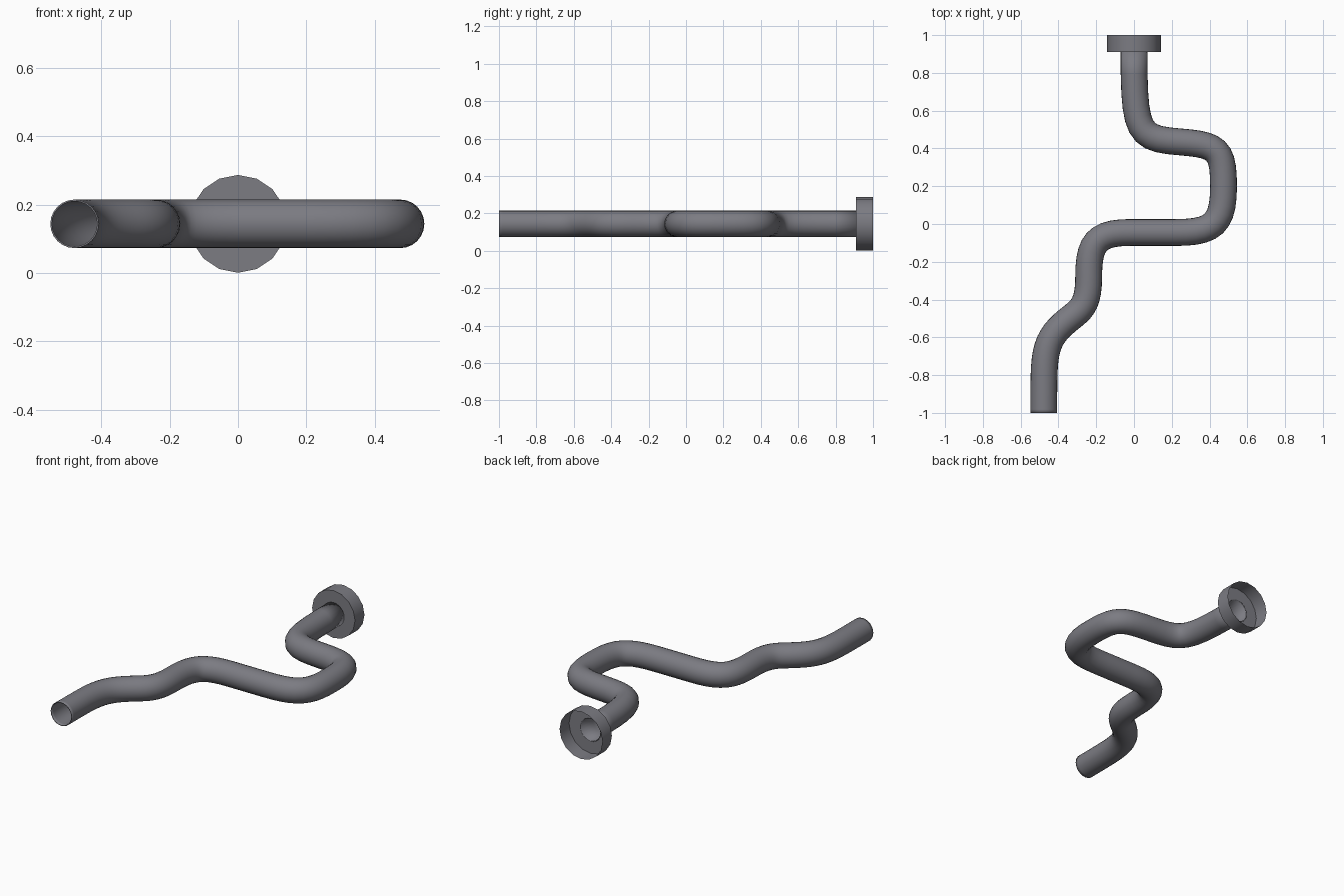
import bpy, bmesh, math
from mathutils import Vector

if "Cube" in bpy.data.objects:
    bpy.data.objects.remove(bpy.data.objects["Cube"])

Z = 0.1435     # height of the pipe axis
R_PIPE = 0.071
R_COLLAR = 0.143

metal = bpy.data.materials.new("dark_grey_metal")
metal.diffuse_color = (0.20, 0.20, 0.225, 1)
metal.use_nodes = True
metal.node_tree.nodes["Principled BSDF"].inputs["Base Color"].default_value = metal.diffuse_color


def smooth(obj, angle):
    bpy.ops.object.select_all(action='DESELECT')
    obj.select_set(True)
    bpy.context.view_layer.objects.active = obj
    bpy.ops.object.shade_smooth_by_angle(angle=math.radians(angle))


# bent pipe: x, y, tangent direction, handle length before and after
path = [
    (0, 0.91, (0, -1), 0.1, 0.43),
    (0.24, 0.435, (1, -0.08), 0.22, 0.20),
    (0.474, 0.20, (0, -1), 0.20, 0.20),
    (0.22, -0.045, (-1, 0), 0.20, 0.07),
    (-0.02, -0.045, (-1, 0), 0.07, 0.18),
    (-0.24, -0.28, (0, -1), 0.18, 0.16),
    (-0.355, -0.513, (-0.77, -0.64), 0.09, 0.11),
    (-0.476, -0.80, (-0.02, -1), 0.16, 0.06),
    (-0.478, -1.00, (0, -1), 0.06, 0.06),
]
curve = bpy.data.curves.new("pipe_path", 'CURVE')
curve.dimensions = '3D'
curve.resolution_u = 10
curve.bevel_depth = R_PIPE
curve.bevel_resolution = 10
curve.use_fill_caps = False
spline = curve.splines.new('BEZIER')
spline.bezier_points.add(len(path) - 1)
for bp, (x, y, d, before, after) in zip(spline.bezier_points, path):
    co = Vector((x, y, Z))
    t = Vector((d[0], d[1], 0)).normalized()
    bp.handle_left_type = bp.handle_right_type = 'FREE'
    bp.co = co
    bp.handle_left = co - t * before
    bp.handle_right = co + t * after
pipe = bpy.data.objects.new("bent_pipe", curve)
bpy.context.collection.objects.link(pipe)
bpy.context.view_layer.objects.active = pipe
pipe.select_set(True)
bpy.ops.object.convert(target='MESH')
pipe = bpy.context.view_layer.objects.active
pipe.data.materials.clear()
pipe.data.materials.append(metal)
smooth(pipe, 40)
# thin pipe wall, growing inwards
wall = pipe.modifiers.new("wall", 'SOLIDIFY')
wall.thickness = 0.005
wall.offset = -1

# open collar: ring around the pipe plus a 16-sided rim
bm = bmesh.new()
N = 16
rings = []
for r, y in ((R_PIPE - 0.002, 0.91), (R_COLLAR, 0.91), (R_COLLAR, 1.0)):
    rings.append([bm.verts.new((r * math.sin(2 * math.pi * i / N), y,
                                Z + r * math.cos(2 * math.pi * i / N)))
                  for i in range(N)])
for a, b in zip(rings, rings[1:]):
    for i in range(N):
        j = (i + 1) % N
        bm.faces.new((a[i], a[j], b[j], b[i]))
bmesh.ops.recalc_face_normals(bm, faces=bm.faces)
me = bpy.data.meshes.new("end_collar")
bm.to_mesh(me)
bm.free()
me.materials.append(metal)
collar = bpy.data.objects.new("end_collar", me)
bpy.context.collection.objects.link(collar)
smooth(collar, 30)
